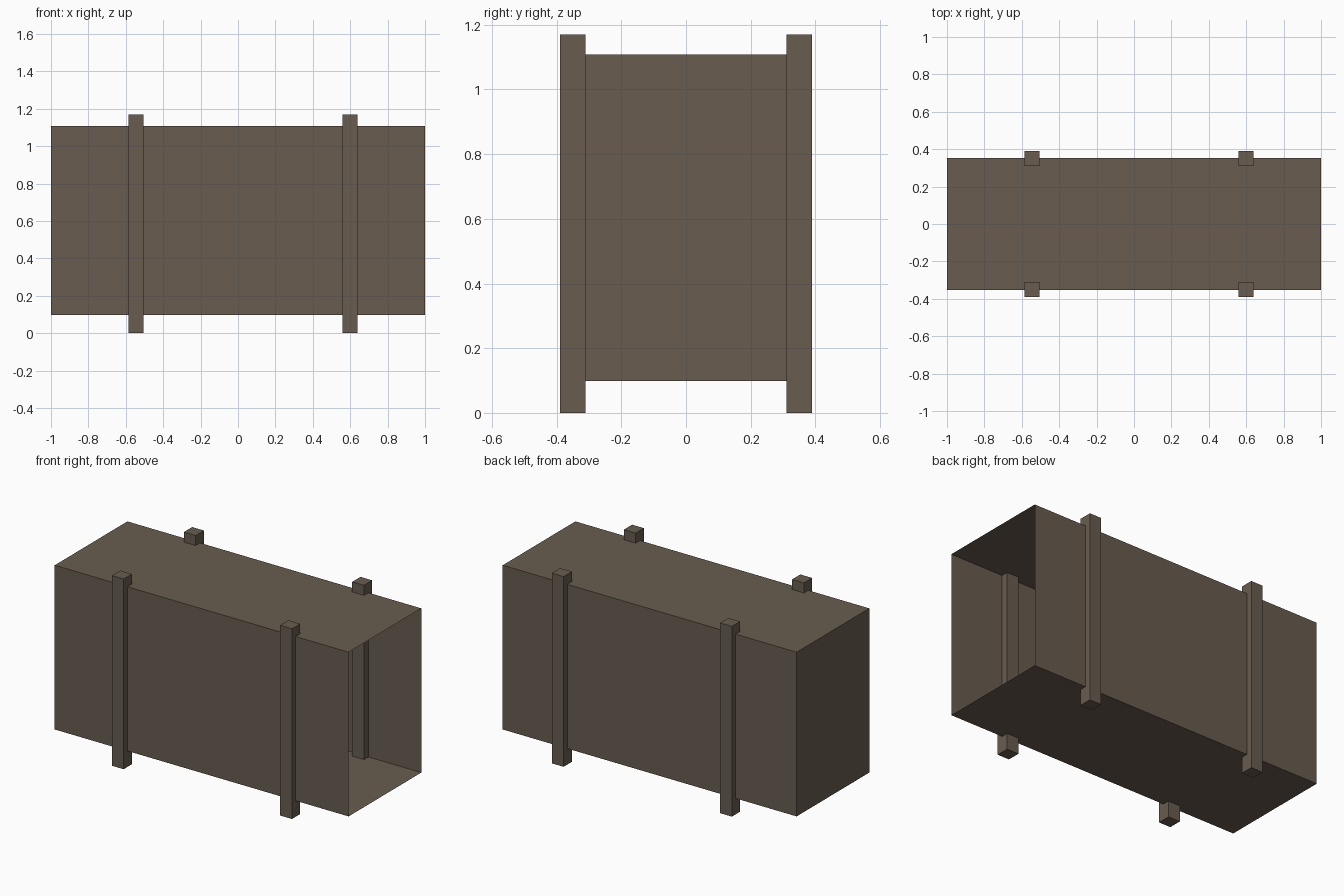
import bpy, bmesh

if "Cube" in bpy.data.objects:
    bpy.data.objects.remove(bpy.data.objects["Cube"])

wood = bpy.data.materials.new("weathered brown wood")
wood.diffuse_color = (0.140, 0.107, 0.080, 1)
wood.use_nodes = True
wood.node_tree.nodes["Principled BSDF"].inputs["Base Color"].default_value = wood.diffuse_color


def box(name, lo, hi, open_right=False):
    """Axis-aligned box between two corners, optionally without its +x face."""
    bm = bmesh.new()
    bmesh.ops.create_cube(bm, size=1)
    for v in bm.verts:
        v.co = [hi[i] if v.co[i] > 0 else lo[i] for i in range(3)]
    bm.normal_update()
    if open_right:
        ends = [f for f in bm.faces if f.normal.x > 0.9]
        bmesh.ops.delete(bm, geom=ends, context='FACES_ONLY')
    mesh = bpy.data.meshes.new(name)
    bm.to_mesh(mesh)
    bm.free()
    mesh.materials.append(wood)
    obj = bpy.data.objects.new(name, mesh)
    bpy.context.collection.objects.link(obj)
    return obj


# Thin-walled crate body, open at the +x end
box("crate_shell", (-1, -0.353, 0.098), (1, 0.353, 1.108), open_right=True)

# Four upright posts straddling the long walls
for side, y in (("front", -0.35), ("back", 0.35)):
    for end, x in (("left", -0.545), ("right", 0.60)):
        box(f"{side}_{end}_post", (x - 0.04, y - 0.04, 0), (x + 0.04, y + 0.04, 1.17))
